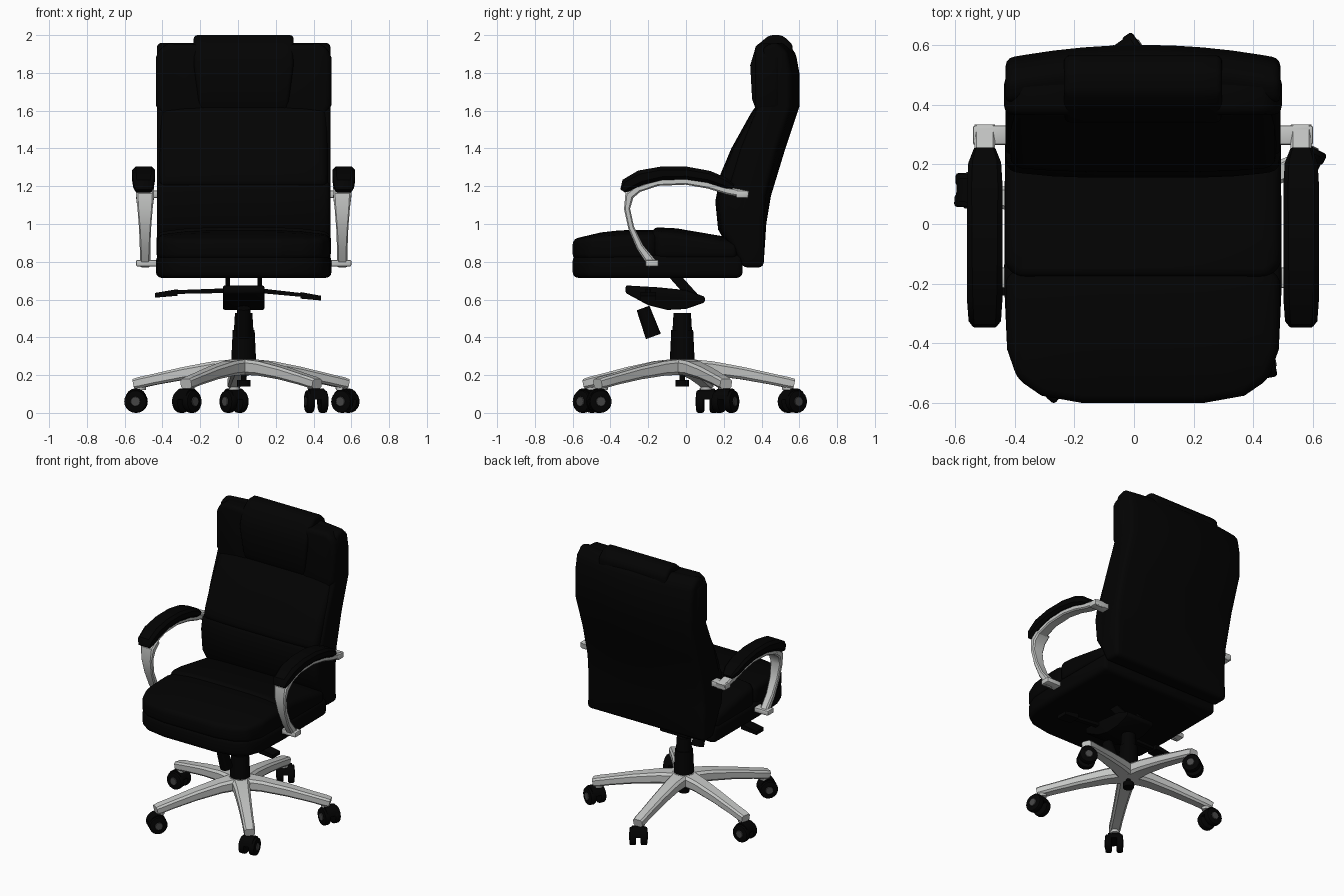
import bpy, bmesh
from math import radians, sin, cos, pi
from mathutils import Vector, Matrix

old = bpy.data.objects.get("Cube")
if old:
    bpy.data.objects.remove(old, do_unlink=True)

CX, CY = 0.03, -0.02      # column axis


def material(name, rgb, rough, metal=0.0):
    m = bpy.data.materials.new(name)
    m.use_nodes = True
    m.diffuse_color = (*rgb, 1)
    b = m.node_tree.nodes["Principled BSDF"]
    b.inputs["Base Color"].default_value = (*rgb, 1)
    b.inputs["Roughness"].default_value = rough
    b.inputs["Metallic"].default_value = metal
    return m


BLACK = material("black leather", (0.0008, 0.0008, 0.0008), 0.6)
SILVER = material("silver metal", (0.56, 0.57, 0.56), 0.5)
GREY = material("dark grey hub cap", (0.06, 0.06, 0.06), 0.5)


def finish(name, bm, mat, bevel=0.0, segments=3):
    bmesh.ops.recalc_face_normals(bm, faces=bm.faces[:])
    if bevel:
        sharp = [e for e in bm.edges if e.calc_face_angle(0) > radians(35)]
        bmesh.ops.bevel(bm, geom=sharp, offset=bevel, segments=segments,
                        profile=0.5, affect='EDGES', clamp_overlap=True)
    me = bpy.data.meshes.new(name)
    bm.to_mesh(me)
    bm.free()
    me.shade_smooth()
    me.set_sharp_from_angle(angle=radians(40))
    me.materials.append(mat)
    ob = bpy.data.objects.new(name, me)
    bpy.context.collection.objects.link(ob)
    return ob


def prism(name, pts, axis, lo, hi, mat, bevel=0.0, segments=3):
    """Extrude a 2D outline along x, y or z from lo to hi."""
    def place(p):
        a, b = p
        return {'x': (lo, a, b), 'y': (a, lo, b), 'z': (a, b, lo)}[axis]
    bm = bmesh.new()
    face = bm.faces.new([bm.verts.new(place(p)) for p in pts])
    step = Vector([(hi - lo) * (axis == k) for k in 'xyz'])
    grown = bmesh.ops.extrude_face_region(bm, geom=[face])["geom"]
    bmesh.ops.translate(bm, vec=step,
                        verts=[v for v in grown if isinstance(v, bmesh.types.BMVert)])
    return finish(name, bm, mat, bevel, segments)


def warp(ob, shift, normals=((1, 0, 0),)):
    """Slice a part into strips and move its points by shift(u, co); u is -1..1 across."""
    bm = bmesh.new()
    bm.from_mesh(ob.data)
    for n in normals:
        for k in range(-4, 5):
            centre = Vector((CX, -0.05, 0)) + Vector(n) * k * 0.1
            bmesh.ops.bisect_plane(bm, geom=bm.verts[:] + bm.edges[:] + bm.faces[:],
                                   plane_co=centre, plane_no=n)
    for v in bm.verts:
        v.co += Vector(shift((v.co.x - CX) / 0.46, v.co))
    bm.to_mesh(ob.data)
    bm.free()
    ob.data.set_sharp_from_angle(angle=radians(40))


def box(name, x, y, z, mat, bevel=0.008):
    outline = [(x[0], y[0]), (x[1], y[0]), (x[1], y[1]), (x[0], y[1])]
    return prism(name, outline, 'z', z[0], z[1], mat, bevel, 2)


def sweep(name, x, path, mat, corner=0.4):
    """Sweep a chamfered bar through (y, z, half width, half height) stations."""
    bm = bmesh.new()
    rings = []
    for i, (y, z, w, h) in enumerate(path):
        a, b = path[max(i - 1, 0)], path[min(i + 1, len(path) - 1)]
        t = Vector((0, b[0] - a[0], b[1] - a[1])).normalized()
        n = Vector((0, -t.z, t.y))
        c = corner * min(w, h)
        section = [(w, h - c), (w - c, h), (c - w, h), (-w, h - c),
                   (-w, c - h), (c - w, -h), (w - c, -h), (w, c - h)]
        rings.append([bm.verts.new(Vector((x + u, y, z)) + n * v) for u, v in section])
    for r, s in zip(rings, rings[1:]):
        for k in range(8):
            bm.faces.new((r[k], r[k - 1], s[k - 1], s[k]))
    bm.faces.new(rings[0])
    bm.faces.new(rings[-1][::-1])
    return finish(name, bm, mat)


def cylinder(name, r1, r2, depth, matrix, mat, sides=20, bevel=0.0):
    bm = bmesh.new()
    bmesh.ops.create_cone(bm, cap_ends=True, segments=sides, radius1=r1,
                          radius2=r2, depth=depth, matrix=matrix)
    return finish(name, bm, mat, bevel, 2)


def both(half):
    """Mirror a half outline about the chair's centre line."""
    return [(CX + x, y) for x, y in half] + [(CX - x, y) for x, y in reversed(half)]


# Seat: lower cushion, then domed front and rear pads
def dome(u, co):
    if co.z < 0.87:
        return 0, 0, 0
    nose_drop = 0.05 * (max(0, -0.3 - co.y) / 0.3) ** 2
    rear_drop = 0.17 * max(0, co.y + 0.08)
    return 0, 0, -nose_drop - rear_drop - 0.03 * u ** 4


nose = [(0.2, -0.6), (0.34, -0.575), (0.42, -0.52), (0.455, -0.42)]
prism("seat_base", both(nose + [(0.465, -0.2), (0.462, 0.3)]), 'z', 0.715, 0.835, BLACK, 0.03)
pads = (("front", nose + [(0.46, -0.18), (0.42, -0.15)], 0.968),
        ("rear", [(0.42, -0.18), (0.462, -0.14), (0.462, 0.27)], 0.982))
for name, half, top in pads:
    pad = prism(f"seat_{name}_pad", both(half), 'z', 0.815, top, BLACK, 0.05)
    warp(pad, dome, ((1, 0, 0), (0, 1, 0)))

# Backrest: bowed shell, lumbar cushion and upper cushion
shell = [(0.3, 0.77), (0.41, 0.77), (0.425, 1.0), (0.45, 1.15), (0.52, 1.38), (0.6, 1.62),
         (0.6, 1.8), (0.58, 1.91), (0.52, 1.965), (0.45, 1.94), (0.42, 1.62),
         (0.33, 1.4), (0.26, 1.2), (0.25, 0.9)]
warp(prism("back_shell", shell, 'x', CX - 0.46, CX + 0.46, BLACK, 0.025),
     lambda u, co: (0, -0.045 * u * u * min(1, max(0, co.z - 0.8) * 2), 0))
lumbar = [(0.28, 0.785), (0.36, 0.8), (0.38, 1.2), (0.34, 1.25), (0.175, 1.22),
          (0.155, 1.12), (0.17, 0.97)]
warp(prism("lumbar_cushion", lumbar, 'x', CX - 0.46, CX + 0.46, BLACK, 0.035),
     lambda u, co: (0, 0.025 * u ** 4, 0))
upper = [(0.165, 1.2), (0.33, 1.16), (0.46, 1.6), (0.38, 1.64), (0.34, 1.58), (0.24, 1.4), (0.185, 1.27)]
warp(prism("upper_back_cushion", upper, 'x', CX - 0.445, CX + 0.445, BLACK, 0.035),
     lambda u, co: (0, 0.02 * u ** 4, 0))

# Headrest: centre pillow, narrower at the bottom, and side wings
pillow = [(0.38, 1.58), (0.35, 1.66), (0.34, 1.84), (0.37, 1.94), (0.44, 2.0),
          (0.51, 2.0), (0.565, 1.95), (0.565, 1.88), (0.45, 1.6)]
warp(prism("head_pillow", pillow, 'x', CX - 0.265, CX + 0.265, BLACK, 0.02),
     lambda u, co: (-0.22 * u * max(0, 1.85 - co.z), 0, 0))
wing = [(0.2, 1.95), (0.4, 1.955), (0.445, 1.93), (0.465, 1.88), (0.465, 1.63),
        (0.44, 1.58), (0.29, 1.47), (0.2, 1.62)]
for side, s in (("left", 1), ("right", -1)):
    prism(side + "_head_wing", [(CX + s * x, z) for x, z in wing], 'y', 0.365, 0.5, BLACK, 0.03)

# Armrests: padded top, curved metal frame and brackets
arm_pad = [(-0.335, 1.175, 0.042, 0.015), (-0.315, 1.205, 0.054, 0.036), (-0.24, 1.245, 0.06, 0.04),
           (-0.13, 1.268, 0.06, 0.036), (0.0, 1.27, 0.06, 0.034), (0.12, 1.25, 0.06, 0.032),
           (0.2, 1.22, 0.055, 0.028), (0.25, 1.195, 0.036, 0.015)]
post = [(-0.25, 1.19, 0.048, 0.02), (-0.3, 1.15, 0.048, 0.024), (-0.312, 1.08, 0.04, 0.016),
        (-0.29, 0.98, 0.032, 0.016), (-0.245, 0.88, 0.028, 0.019), (-0.175, 0.785, 0.028, 0.026)]
rail = [(-0.28, 1.175, 0.035, 0.016), (-0.15, 1.22, 0.035, 0.018), (0.0, 1.226, 0.035, 0.018),
        (0.12, 1.206, 0.035, 0.019), (0.22, 1.176, 0.035, 0.02), (0.33, 1.155, 0.035, 0.02)]
for side, s in (("left", 1), ("right", -1)):
    x = CX + s * 0.53
    sweep(side + "_arm_pad", x, arm_pad, BLACK, 0.5)
    sweep(side + "_arm_post", x - s * 0.008, post, SILVER)
    sweep(side + "_arm_rail", x, rail, SILVER)
    for part, y, z in (("lower", (-0.215, -0.145), (0.775, 0.81)),
                       ("rear", (0.265, 0.33), (1.138, 1.178))):
        xs = sorted((CX + s * 0.44, CX + s * 0.57))
        box(f"{side}_arm_{part}_bracket", xs, y, z, SILVER)

# Tilt mechanism under the seat, with levers and tension knob
tray = [(-0.32, 0.675), (-0.32, 0.635), (-0.2, 0.57), (-0.1, 0.545), (0.0, 0.55),
        (0.1, 0.585), (0.1, 0.615), (0.0, 0.65), (-0.15, 0.665)]
prism("tilt_housing", tray, 'x', CX - 0.11, CX + 0.11, BLACK, 0.01, 2)
arm = [(-0.1, 0.73), (-0.03, 0.73), (0.06, 0.63), (0.03, 0.6), (-0.02, 0.64)]
for side, s in (("left", 1), ("right", -1)):
    x = CX + s * 0.085
    prism(side + "_tilt_arm", arm, 'x', x - 0.012, x + 0.012, BLACK)
knob = Matrix.Translation((CX, -0.2, 0.48)) @ Matrix.Rotation(radians(20), 4, 'X')
cylinder("tension_knob", 0.042, 0.036, 0.16, knob, BLACK, 14)
for side, s, paddle in (("left", 1, (0.3, 0.41, 0.62)), ("right", -1, (0.35, 0.47, 0.635))):
    x0, x1, z = paddle
    xs = [CX + s * v for v in (0.08, x0, x1)]
    prism(side + "_lever_rod", [(xs[0], 0.66), (xs[1], z + 0.015), (xs[1], z - 0.005), (xs[0], 0.635)],
          'y', -0.215, -0.185, BLACK)
    prism(side + "_lever_paddle", [(xs[1], z + 0.02), (xs[2], z), (xs[2], z - 0.025), (xs[1], z - 0.015)],
          'y', -0.24, -0.16, BLACK)

# Gas column and hub
for name, r1, r2, z0, z1, mat in (("column_cover", 0.066, 0.058, 0.27, 0.44, BLACK),
                                  ("column_top", 0.052, 0.046, 0.43, 0.53, BLACK),
                                  ("base_hub", 0.07, 0.072, 0.2, 0.283, SILVER),
                                  ("column_stem", 0.014, 0.014, 0.16, 0.21, BLACK),
                                  ("column_end", 0.035, 0.035, 0.14, 0.175, BLACK)):
    cylinder(name, r1, r2, z1 - z0, Matrix.Translation((CX, CY, (z0 + z1) / 2)), mat)

# Five-star base with sockets and twin-wheel casters
leg = [(0.03, 0.243, 0.06, 0.042), (0.15, 0.236, 0.05, 0.038), (0.32, 0.21, 0.042, 0.033),
       (0.48, 0.178, 0.037, 0.029), (0.56, 0.161, 0.037, 0.029), (0.593, 0.154, 0.033, 0.026)]
hood = [(0.055 * cos(a * pi / 8), 0.072 + 0.058 * sin(a * pi / 8)) for a in range(9)]
for i in range(5):
    turn = Matrix.Translation((CX, CY, 0)) @ Matrix.Rotation(radians(5 + 72 * i), 4, 'Z')
    sweep(f"base_leg_{i + 1}", 0, leg, SILVER).matrix_world = turn
    cylinder(f"caster_socket_{i + 1}", 0.028, 0.033, 0.04, turn @ Matrix.Translation((0, 0.56, 0.14)), SILVER, 10)
    # each caster swivels a little differently
    spot = turn @ Matrix.Translation((0, 0.585, 0)) @ Matrix.Rotation(radians(30 - 20 * i), 4, 'Z')
    prism(f"caster_hood_{i + 1}", hood, 'x', -0.04, 0.04, BLACK).matrix_world = spot
    for s, tag in ((-1, "a"), (1, "b")):
        axle = spot @ Matrix.Translation((s * 0.036, 0, 0.06)) @ Matrix.Rotation(s * pi / 2, 4, 'Y')
        cylinder(f"caster_wheel_{i + 1}_{tag}", 0.06, 0.06, 0.042, axle, BLACK, 20, 0.01)
        cap = axle @ Matrix.Translation((0, 0, 0.022))
        cylinder(f"caster_cap_{i + 1}_{tag}", 0.028, 0.024, 0.006, cap, GREY, 12)
